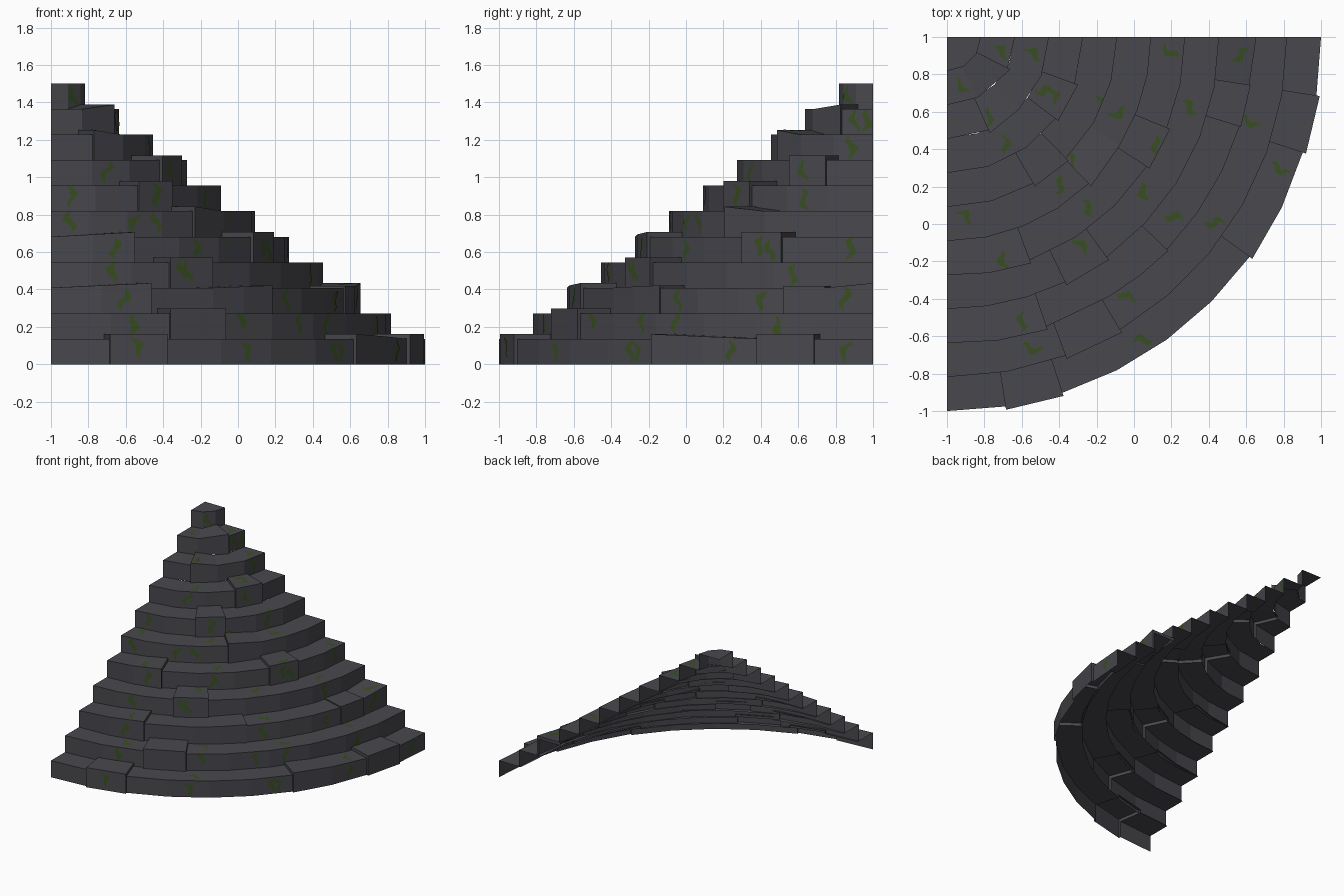
import bpy, bmesh, math, random
from mathutils import Vector

if "Cube" in bpy.data.objects:
    bpy.data.objects.remove(bpy.data.objects["Cube"])

random.seed(4)
N, H, W, R = 11, 1.5 / 11, 2.0 / 11, 2.0
RAISE, OUT = 0.025, 0.018
CX, CY = -1.0, 1.0


def material(name, rgb):
    m = bpy.data.materials.new(name)
    m.diffuse_color = (*rgb, 1)
    m.use_nodes = True
    m.node_tree.nodes["Principled BSDF"].inputs["Base Color"].default_value = m.diffuse_color
    return m


STONE = material("dark_stone", (0.065, 0.065, 0.076))
MOSS = material("moss_green", (0.04, 0.078, 0.015))

# Loose stones per step: start angle, end angle, lift at start, lift at end
LOOSE = {
    0: [(9, 18, 1, 1), (54, 72, 1, 0), (72, 81, 1, 1)],
    1: [(20.4, 30.6, 1, 1)],
    2: [(0, 19, 0, 1), (32, 46, 0, .5), (73, 81, .4, .4), (81, 90, 0, 1)],
    3: [(25.7, 36, 1, 1)],
    4: [(0, 20.4, 0, 1), (57, 67.6, 1, 1)],
    5: [(44, 58, 1, 0)],
    6: [(30.5, 44.5, 1, 1)],
    7: [(53, 70, 1, 1)],
    8: [(24, 45, 1, 0)],
    9: [(27, 63, 0, 1)],
}
FACET = [9, 10, 10.5, 10.5, 11.5, 13, 15, 18, 22.5, 30, 30]  # degrees per facet


def polar(r, deg, z):
    a = math.radians(deg)
    return Vector((CX + r * math.sin(a), CY - r * math.cos(a), z))


def segments(i):
    """Facets of one step: (angle a, angle b, lift a, lift b, is loose end a, b)"""
    loose = LOOSE.get(i, [])
    cuts = sorted({0, 90} | {v for l in loose for v in l[:2]})
    out = []
    for c0, c1 in zip(cuts, cuts[1:]):
        l = next((l for l in loose if l[0] == c0), (c0, c1, 0, 0))
        n = max(1, math.ceil((c1 - c0) / FACET[i] - 0.3))
        for k in range(n):
            t0, t1 = k / n, (k + 1) / n
            lift = lambda t: l[2] + (l[3] - l[2]) * t
            out.append((c0 + (c1 - c0) * t0, c0 + (c1 - c0) * t1,
                        lift(t0), lift(t1), k == 0, k == n - 1))
    return out


def finish(bm, name, mat):
    me = bpy.data.meshes.new(name)
    bm.to_mesh(me)
    bm.free()
    me.materials.append(mat)
    ob = bpy.data.objects.new(name, me)
    bpy.context.collection.objects.link(ob)


# Steps: open shell of risers and treads, loose stones pushed out and up
quads = {}
for i in range(N):
    bm = bmesh.new()
    r, rin = R - i * W, max(0, R - (i + 1) * W) * 0.99
    if i == N - 1:
        rin = 0
    z0, z1 = i * H, (i + 1) * H

    def face(*pts):
        bm.faces.new([bm.verts.new(p) for p in pts])

    for a, b, la, lb, enda, endb in segments(i):
        prof = [(polar(r + OUT * l, d, z0), polar(r + OUT * l, d, z1 + RAISE * l),
                 polar(rin, d, z1 + RAISE * l)) for d, l in ((a, la), (b, lb))]
        (lo_a, hi_a, in_a), (lo_b, hi_b, in_b) = prof
        riser, tread = (lo_a, lo_b, hi_b, hi_a), (hi_a, hi_b, in_b, in_a)
        face(*riser)
        face(*tread)
        quads.setdefault(i, []).append((a, b, riser, tread))
        # End caps of the loose stones
        for d, l, end, p, flip in ((a, la, enda, prof[0], 0), (b, lb, endb, prof[1], 1)):
            if l > 0 and end:
                base_lo, base_hi, base_in = polar(r, d, z0), polar(r, d, z1), polar(rin, d, z1)
                for q in ((base_lo, p[0], p[1], base_hi), (base_hi, p[1], p[2], base_in)):
                    face(*(q if not flip else q[::-1]))
    bmesh.ops.remove_doubles(bm, verts=bm.verts, dist=0.0005)
    finish(bm, f"stone_step_{i + 1:02d}", STONE)

# Moss: thin wavy plates laid on the riser and tread facets
moss = bmesh.new()


def patch(i, deg, kind, v, length):
    a, b, riser, tread = next(q for q in quads[i] if q[0] <= deg <= q[1] + 1e-4)
    q = tread if kind else riser
    u = (deg - a) / (b - a)
    width = (q[1] - q[0]).length
    height = (q[3] - q[0]).length
    normal = (q[1] - q[0]).cross(q[2] - q[1]).normalized() * 0.003
    tilt = random.uniform(-1.1, 1.1) if kind else random.uniform(-.45, .45)
    phase, n = random.uniform(0, 6), 8
    u = min(max(u, 0.035 / width), 1 - 0.035 / width)
    rows = []
    for k in range(n + 1):
        t = k / n - 0.5
        half = 0.021 * (0.2 + 0.8 * math.sin(math.pi * k / n)) * random.uniform(.65, 1.2)
        wave = 0.016 * math.sin(phase + 7 * t)
        row = []
        for s in (-half, half):
            x, y = wave + s, t * length
            px = x * math.cos(tilt) - y * math.sin(tilt)
            py = x * math.sin(tilt) + y * math.cos(tilt)
            uu = min(max(u + px / width, 0), 1)
            vv = min(max(v + py / height, 0), 1)
            row.append(moss.verts.new(
                q[0].lerp(q[1], uu).lerp(q[3].lerp(q[2], uu), vv) + normal))
        rows.append(row)
    for p, n2 in zip(rows, rows[1:]):
        moss.faces.new((p[0], p[1], n2[1], n2[0]))


# Patches on treads (x, y)
for x, y in [(-.7, .92), (-.53, .91), (-.92, .73), (-.48, .71), (-.43, .69), (-.78, .57),
             (-.17, .64), (-.08, .59), (-.68, .42), (-.34, .35), (-.39, .2), (-.24, .08),
             (.06, .16), (.22, .03), (.44, 0), (.11, .42), (.31, .62), (.2, .92),
             (.57, .9), (.64, .54), (.79, .29), (-.9, .03), (-.7, -.2),
             (-.28, -.12), (-.03, -.4), (-.6, -.52), (-.54, -.68), (.05, -.63)]:
    dx, dy = x - CX, CY - y
    r = math.hypot(dx, dy)
    i = min(N - 1, int((R - r) / W))
    patch(i, math.degrees(math.atan2(dx, dy)), 1, (R - i * W - r) / W, 0.11)

# Patches on risers seen from the front (x, z) and from the right (y, z)
FRONT = [(-.9, 1.43), (-.62, 1.3), (-.7, 1.03), (-.44, .9), (-.89, .9), (-.9, .77),
         (-.42, .76), (-.66, .61), (-.67, .5), (-.22, .61), (-.28, .48), (.15, .6),
         (-.61, .34), (.26, .34), (-.56, .21), (.02, .24), (.33, .22), (-.54, .08),
         (.05, .07), (.55, .07)]
RIGHT = [(.88, 1.16), (.9, 1.3), (.63, 1.02), (.63, .88), (.28, .89), (0, .75), (.4, .62),
         (.88, .62), (.57, .48), (.4, .34), (.85, .35), (-.06, .23), (.49, .2), (.24, .07),
         (.85, .07), (-.28, .49), (-.3, .07)]
for pts, front in ((FRONT, True), (RIGHT, False)):
    for p, z in pts:
        i = min(N - 1, int(z / H))
        r = R - i * W
        d = (p - CX if front else CY - p) / r
        deg = math.degrees(math.asin(min(d, 1)) if front else math.acos(min(d, 1)))
        patch(i, deg, 0, z / H - i, 0.12)

finish(moss, "moss_patches", MOSS)
